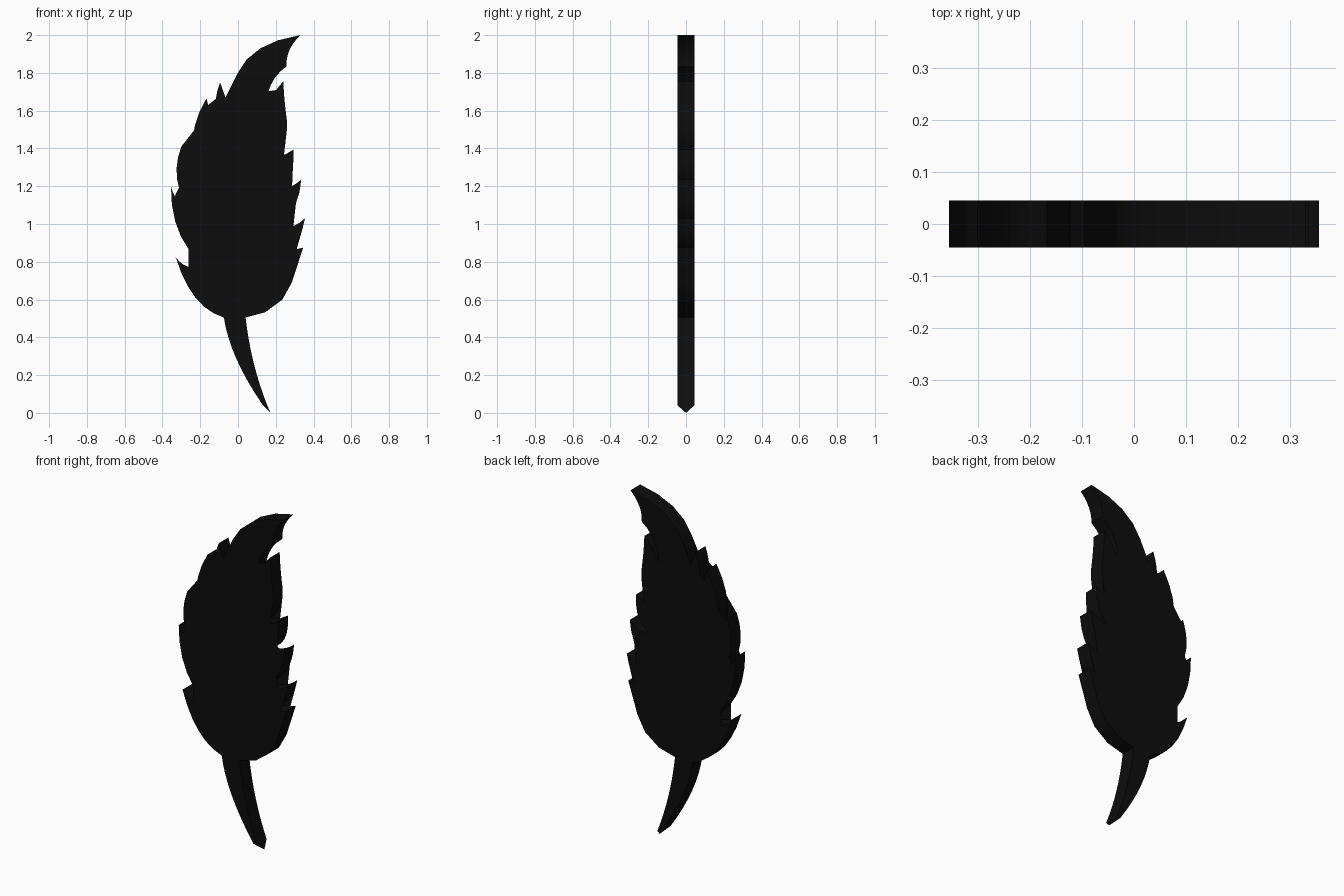
import bpy, bmesh
from mathutils import Vector

if "Cube" in bpy.data.objects:
    bpy.data.objects.remove(bpy.data.objects["Cube"])

HALF = 0.045  # half thickness in y

black = bpy.data.materials.new("soft_black")
black.diffuse_color = (0.004, 0.004, 0.004, 1)
black.use_nodes = True
black.node_tree.nodes["Principled BSDF"].inputs["Base Color"].default_value = black.diffuse_color


def arc(a, m, b, n=6):
    """Points after a up to b on a parabola passing through m."""
    a, m, b = Vector(a), Vector(m), Vector(b)
    c = 2 * m - (a + b) / 2
    return [a * (1 - t) ** 2 + c * 2 * t * (1 - t) + b * t * t
            for t in (i / n for i in range(1, n + 1))]


def finish(bm, name):
    bmesh.ops.recalc_face_normals(bm, faces=bm.faces[:])
    mesh = bpy.data.meshes.new(name)
    bm.to_mesh(mesh)
    bm.free()
    ob = bpy.data.objects.new(name, mesh)
    bpy.context.collection.objects.link(ob)
    mesh.materials.append(black)
    bpy.ops.object.select_all(action='DESELECT')
    bpy.context.view_layer.objects.active = ob
    ob.select_set(True)
    bpy.ops.object.shade_smooth_by_angle(angle=0.5)


# Feather vane: each row is (through point, end point) of one curved edge
start = (-0.075, 0.505)
left = [
    (-0.225, 0.61, -0.33, 0.825), (-0.262, 0.772, -0.14, 0.753),
    (-0.303, 0.935, -0.355, 1.20), (-0.32, 1.125, -0.257, 1.08),
    (-0.323, 1.24, -0.30, 1.41), (-0.268, 1.31, -0.20, 1.235),
    (-0.24, 1.45, -0.167, 1.665), (-0.14, 1.565, -0.11, 1.47),
    (-0.122, 1.62, -0.095, 1.75), (-0.066, 1.67, -0.035, 1.595),
]
crown = [
    (0.045, 1.87, 0.33, 2.0), (0.272, 1.92, 0.257, 1.835),
    (0.173, 1.735, 0.145, 1.595),
]
right = [
    (0.185, 1.683, 0.24, 1.755), (0.247, 1.65, 0.26, 1.54),
    (0.243, 1.435, 0.18, 1.35), (0.24, 1.362, 0.295, 1.395),
    (0.272, 1.25, 0.185, 1.185), (0.265, 1.193, 0.335, 1.235),
    (0.28, 1.06, 0.15, 0.965), (0.26, 0.975, 0.355, 1.03),
    (0.295, 0.898, 0.17, 0.84), (0.26, 0.856, 0.345, 0.875),
]
outline = [Vector(start)]
for mx, mz, ex, ez in left + crown + right:
    outline += arc(outline[-1], (mx, mz), (ex, ez))
# faceted lower right edge
outline += [Vector(p) for p in [(0.285, 0.69), (0.235, 0.60), (0.145, 0.533), (0.04, 0.505)]]

bm = bmesh.new()
front = [bm.verts.new((p.x, -HALF, p.y)) for p in outline]
back = [bm.verts.new((p.x, HALF, p.y)) for p in outline]
n = len(outline)
for i in range(n):
    j = (i + 1) % n
    bm.faces.new((front[i], front[j], back[j], back[i]))
caps = [bm.faces.new(front), bm.faces.new(back[::-1])]
bmesh.ops.triangulate(bm, faces=caps)
finish(bm, "feather_vane")

# Quill: tapering curved bar ending in a point
lp = [Vector(start)] + arc(start, (-0.008, 0.285), (0.132, 0.04), 8)
rp = [Vector((0.04, 0.505))] + arc((0.04, 0.505), (0.083, 0.265), (0.155, 0.04), 8)
bm = bmesh.new()
rings = [[bm.verts.new((p.x, y, p.y)) for p, y in
          ((l, -HALF), (r, -HALF), (r, HALF), (l, HALF))] for l, r in zip(lp, rp)]
for a, b in zip(rings, rings[1:]):
    for i in range(4):
        j = (i + 1) % 4
        bm.faces.new((a[i], a[j], b[j], b[i]))
tip = bm.verts.new((0.172, 0, 0))
for i in range(4):
    bm.faces.new((rings[-1][i], rings[-1][(i + 1) % 4], tip))
finish(bm, "quill")
